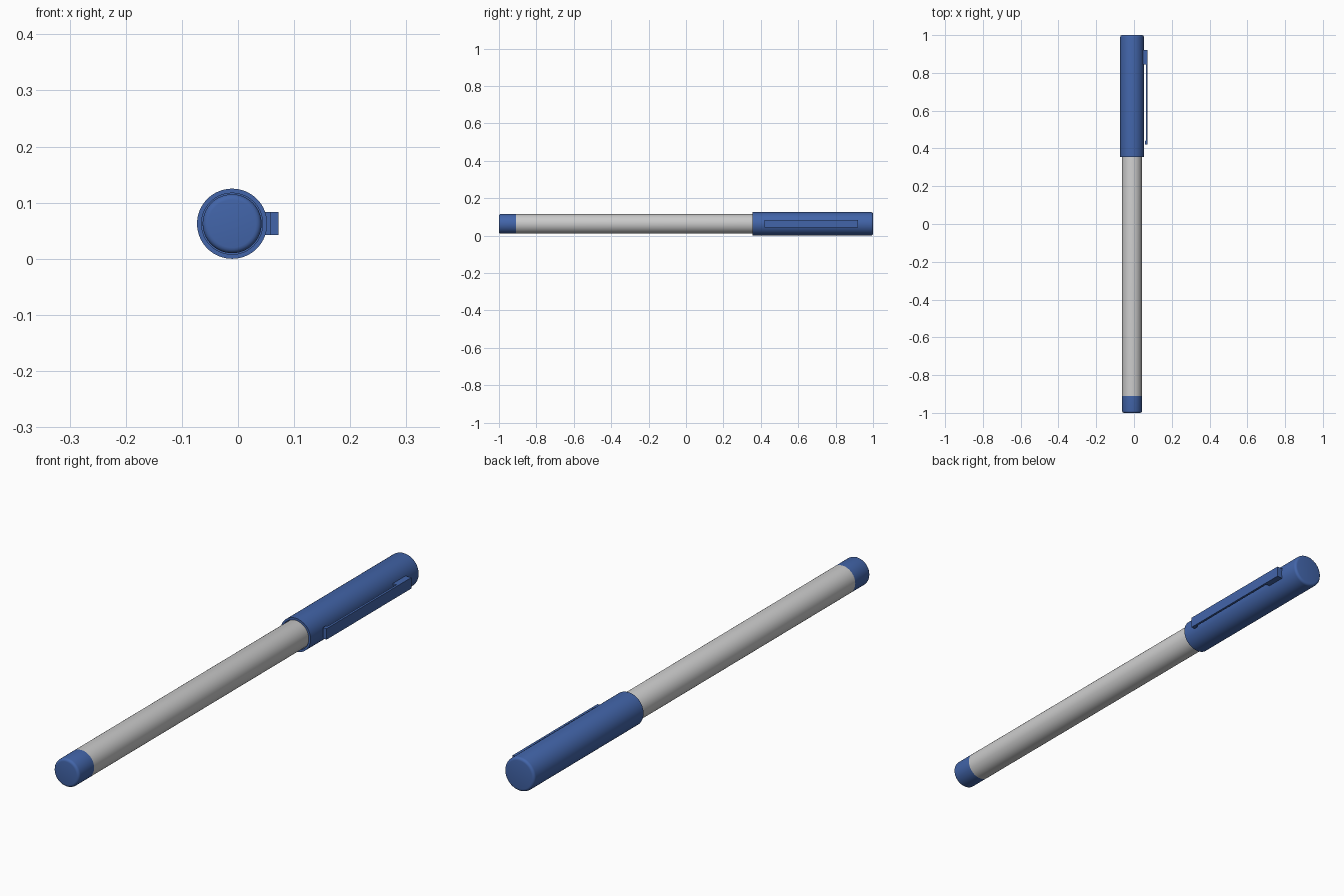
import bpy, bmesh
from math import cos, sin, pi, radians

if "Cube" in bpy.data.objects:
    bpy.data.objects.remove(bpy.data.objects["Cube"])

CX, CZ = -0.0105, 0.0625   # pen axis runs along y
SIDES = 64

blue = bpy.data.materials.new("blue_plastic")
blue.diffuse_color = (0.055, 0.13, 0.40, 1)
blue.use_nodes = True
blue.node_tree.nodes["Principled BSDF"].inputs["Base Color"].default_value = blue.diffuse_color


def finish(name, bm, mat=None, smooth=True):
    bmesh.ops.recalc_face_normals(bm, faces=bm.faces)
    mesh = bpy.data.meshes.new(name)
    bm.to_mesh(mesh)
    bm.free()
    obj = bpy.data.objects.new(name, mesh)
    bpy.context.collection.objects.link(obj)
    if mat:
        mesh.materials.append(mat)
    if smooth:
        bpy.ops.object.select_all(action='DESELECT')
        obj.select_set(True)
        bpy.context.view_layer.objects.active = obj
        bpy.ops.object.shade_smooth_by_angle(angle=radians(35))
    return obj


def lathe(name, profile, mat=None):
    """Revolve (radius, y) points around the pen axis; end rings are capped."""
    bm = bmesh.new()
    rings = []
    for r, y in profile:
        rings.append([bm.verts.new((CX + r * cos(2 * pi * i / SIDES), y,
                                    CZ + r * sin(2 * pi * i / SIDES)))
                      for i in range(SIDES)])
    for a, b in zip(rings, rings[1:]):
        for i in range(SIDES):
            j = (i + 1) % SIDES
            bm.faces.new((a[i], a[j], b[j], b[i]))
    bm.faces.new(rings[0])
    bm.faces.new(rings[-1])
    return finish(name, bm, mat)


def round_edge(r, y, size, direction, steps=4):
    """Quarter-round from the end face (at y) out to the side wall."""
    return [(r - size + size * sin(t), y + direction * size * (1 - cos(t)))
            for t in (pi / 2 * k / steps for k in range(steps + 1))]


# Barrel, continuing inside the cap to a writing tip
lathe("barrel", [(0.0525, -0.91), (0.0525, 0.70), (0.03, 0.78), (0.018, 0.88)])
lathe("writing_tip", [(0.012, 0.88), (0.004, 0.93)])

# End plug with rounded rim
lathe("end_plug", round_edge(0.0525, -1.0, 0.010, 1) + [(0.0525, -0.91)], blue)

# Hollow cap: closed rounded end, wall, open mouth, inner bore
cap = round_edge(0.0625, 1.0, 0.010, -1)
cap += [(0.0625, 0.355), (0.0545, 0.355), (0.0545, 0.97)]
lathe("cap", cap, blue)

# Clip: side profile in (x, y) extruded along z
clip = [(0.045, 0.92), (0.0725, 0.92), (0.0725, 0.42), (0.057, 0.42),
        (0.057, 0.436), (0.064, 0.443), (0.064, 0.845), (0.045, 0.845)]
bm = bmesh.new()
face = bm.faces.new([bm.verts.new((x, y, CZ - 0.0205)) for x, y in clip])
ext = bmesh.ops.extrude_face_region(bm, geom=[face])
bmesh.ops.translate(bm, vec=(0, 0, 0.041),
                    verts=[v for v in ext["geom"] if isinstance(v, bmesh.types.BMVert)])
finish("pocket_clip", bm, blue, smooth=False)
